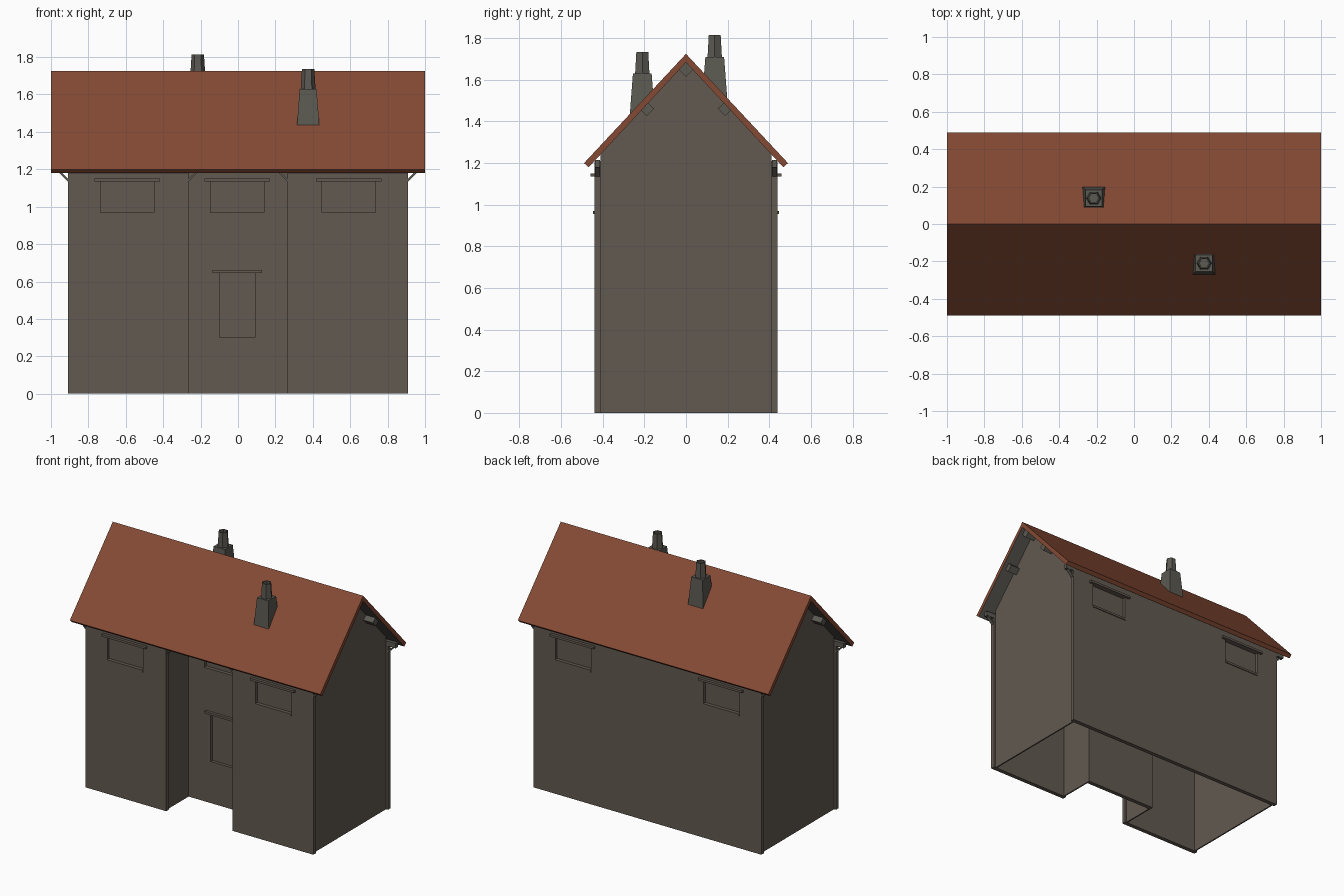
import bpy, bmesh, math
from mathutils import Vector

if "Cube" in bpy.data.objects:
    bpy.data.objects.remove(bpy.data.objects["Cube"])


def material(name, rgb):
    m = bpy.data.materials.new(name)
    m.diffuse_color = (*rgb, 1)
    m.use_nodes = True
    m.node_tree.nodes["Principled BSDF"].inputs["Base Color"].default_value = m.diffuse_color
    return m


WALL = material("warm_grey_wall", (0.122, 0.100, 0.081))
STONE = material("cool_grey_stone", (0.105, 0.100, 0.083))
TILE = material("red_roof_tile", (0.235, 0.068, 0.035))


def finish(bm, name, *mats):
    bmesh.ops.remove_doubles(bm, verts=bm.verts, dist=1e-5)
    bmesh.ops.recalc_face_normals(bm, faces=bm.faces)
    me = bpy.data.meshes.new(name)
    bm.to_mesh(me)
    bm.free()
    for m in mats:
        me.materials.append(m)
    ob = bpy.data.objects.new(name, me)
    bpy.context.collection.objects.link(ob)
    return ob


def extrude(bm, faces, vec):
    new = bmesh.ops.extrude_face_region(bm, geom=faces, use_keep_orig=True)["geom"]
    bmesh.ops.translate(bm, vec=vec, verts=[g for g in new if isinstance(g, bmesh.types.BMVert)])


def prism_x(name, pts, x0, x1, *mats):
    """Profile of (y, z) points extruded along x."""
    bm = bmesh.new()
    f = bm.faces.new([bm.verts.new((x0, y, z)) for y, z in pts])
    extrude(bm, [f], (x1 - x0, 0, 0))
    return finish(bm, name, *mats)


def prism_y(name, pts, y0, y1, mat):
    """Profile of (x, z) points extruded along y."""
    bm = bmesh.new()
    f = bm.faces.new([bm.verts.new((x, y0, z)) for x, z in pts])
    extrude(bm, [f], (0, y1 - y0, 0))
    return finish(bm, name, mat)


def box(name, x0, x1, y0, y1, z0, z1, mat):
    return prism_y(name, [(x0, z0), (x1, z0), (x1, z1), (x0, z1)], y0, y1, mat)


def wall(name, x0, x1, z1, y, inward, holes):
    """Wall slab facing -y or +y with rectangular openings (x0, x1, z0, z1)."""
    xs = sorted({x0, x1, *[v for h in holes for v in h[:2]]})
    zs = sorted({0, z1, *[v for h in holes for v in h[2:]]})
    bm = bmesh.new()
    for a, b in zip(xs, xs[1:]):
        for c, d in zip(zs, zs[1:]):
            if any(h[0] <= a and b <= h[1] and h[2] <= c and d <= h[3] for h in holes):
                continue
            bm.faces.new([bm.verts.new(p) for p in ((a, y, c), (b, y, c), (b, y, d), (a, y, d))])
    bmesh.ops.remove_doubles(bm, verts=bm.verts, dist=1e-5)
    extrude(bm, bm.faces[:], (0, inward * T, 0))
    # keep only the shell: faces shared inside an extruded slab do not occur
    return finish(bm, name, WALL)


T = 0.03                      # wall thickness
Z0, Z1 = 0.955, 1.135         # window height range
HW = 0.143                    # window half width
YF, YR = 0.44, -0.17          # facade and porch recess planes
APEX, SLOPE = 1.684, 1.0714   # roof underside


def under(y):
    return APEX - SLOPE * abs(y)


def window(cx, y, inward):
    box("window_pane", cx - HW, cx + HW, y + inward * 0.02, y + inward * 0.028, Z0, Z1, WALL)
    box("window_sill", cx - HW, cx + HW, y - inward * 0.006, y + inward * 0.022, Z0, Z0 + 0.015, WALL)
    box("window_lintel", cx - 0.175, cx + 0.175, y - inward * 0.02, y + inward * 0.01, Z1, Z1 + 0.016, WALL)


def hole(cx):
    return (cx - HW, cx + HW, Z0, Z1)


# Back wall and the two front wings
wall("back_wall", -0.91, 0.91, 1.21, YF, -1, [hole(-0.592), hole(0.592)])
wall("front_wall_left", -0.91, -0.265, 1.21, -YF, 1, [hole(-0.592)])
wall("front_wall_right", 0.265, 0.91, 1.21, -YF, 1, [hole(0.592)])
for s in (-1, 1):
    window(s * 0.592, YF, -1)
    window(s * 0.592, -YF, 1)

# Porch recess wall with window and door
DOOR = (-0.118, 0.112, 0.3, 0.645)
wall("porch_wall", -0.285, 0.285, under(YR), YR, 1, [hole(-0.004), DOOR])
window(-0.004, YR, 1)
box("door_panel", DOOR[0], DOOR[1], YR + 0.022, YR + 0.03, 0.3, 0.645, WALL)
for a in (DOOR[0], DOOR[1] - 0.02):
    box("door_jamb", a, a + 0.02, YR - 0.004, YR + 0.025, 0.3, 0.645, WALL)
box("door_lintel", -0.135, 0.129, YR - 0.02, YR + 0.01, 0.645, 0.661, WALL)

YI = YF - T
for s in (-1, 1):
    # Gable ends
    prism_x("gable_wall", [(-YI, 0), (YI, 0), (YI, under(YI)), (0, APEX), (-YI, under(YI))],
            s * 0.885, s * 0.895, WALL)
    # Porch side walls
    prism_x("porch_side_wall", [(-YI, 0), (YR, 0), (YR, under(YR)), (-YI, under(YI))],
            s * 0.275, s * 0.285, WALL)
    # Purlin ends under the roof overhang
    n = Vector((SLOPE, 1)).normalized()
    for y in (-0.2, 0, 0.2):
        r = 0.035
        if y == 0:
            pts = [(0, APEX), (r, APEX - r), (0, APEX - 2 * r), (-r, APEX - r)]
        else:
            k = 1 if y > 0 else -1
            t = Vector((n.y, -n.x))
            c = Vector((abs(y), under(y) + 0.002))
            pts = [c - t * 0.025, c + t * 0.025, c + t * 0.025 - n * 0.04, c - t * 0.025 - n * 0.04]
            pts = [(k * p.x, p.y) for p in pts]
        prism_x("purlin_end", pts, s * 0.86, s * 0.97, STONE)
    # Diagonal brackets at the corners and in the porch opening
    for k in (-1, 1):
        y0, y1 = k * (YI + 0.003), k * (YF - 0.003)
        prism_y("eave_bracket", [(s * 0.905, 1.13), (s * 0.905, 1.145), (s * 0.943, 1.183), (s * 0.958, 1.183)],
                y0, y1, STONE).name = "eave_bracket"
    prism_y("porch_bracket", [(s * 0.268, 1.13), (s * 0.268, 1.145), (s * 0.23, 1.183), (s * 0.215, 1.183)],
            -YF + 0.003, -YI - 0.003, STONE)

# Eave beams along both long sides
for k in (-1, 1):
    box("eave_beam", -0.97, 0.97, k * (YI + 0.002), k * (YF - 0.002), 1.18, 1.214, STONE)

# Roof: tiled outside, grey lining below
roof = prism_x("roof", [(0, 1.725), (0.49, 1.2), (0.468, 1.18), (0, APEX), (-0.468, 1.18), (-0.49, 1.2)],
               -1, 1, TILE, STONE)
for p in roof.data.polygons:
    if p.normal.z < -0.3 and p.normal.y * p.center.y < 0:
        p.material_index = 1


# Chimneys: tapered stack with a hollow six-sided pot
def loft(name, rings, sides, turn, cx, cy, mat):
    bm = bmesh.new()
    loops = []
    for r, z in rings:
        loops.append([bm.verts.new((cx + r * math.cos(turn + i * math.tau / sides),
                                    cy + r * math.sin(turn + i * math.tau / sides), z))
                      for i in range(sides)])
    for a, b in zip(loops, loops[1:]):
        for i in range(sides):
            j = (i + 1) % sides
            bm.faces.new((a[i], a[j], b[j], b[i]))
    bm.faces.new(loops[0])
    bm.faces.new(loops[-1])
    return finish(bm, name, mat)


Q = math.sqrt(2)
for cx, cy, top in ((0.375, -0.21, 1.63), (-0.215, 0.138, 1.71)):
    loft("chimney_stack", [(0.064 * Q, top - 0.25), (0.045 * Q, top)], 4, math.pi / 4, cx, cy, STONE)
    loft("chimney_pot", [(0.040, top - 0.005), (0.033, top + 0.105), (0.025, top + 0.105), (0.025, top + 0.07)],
         6, 0, cx, cy, STONE)
